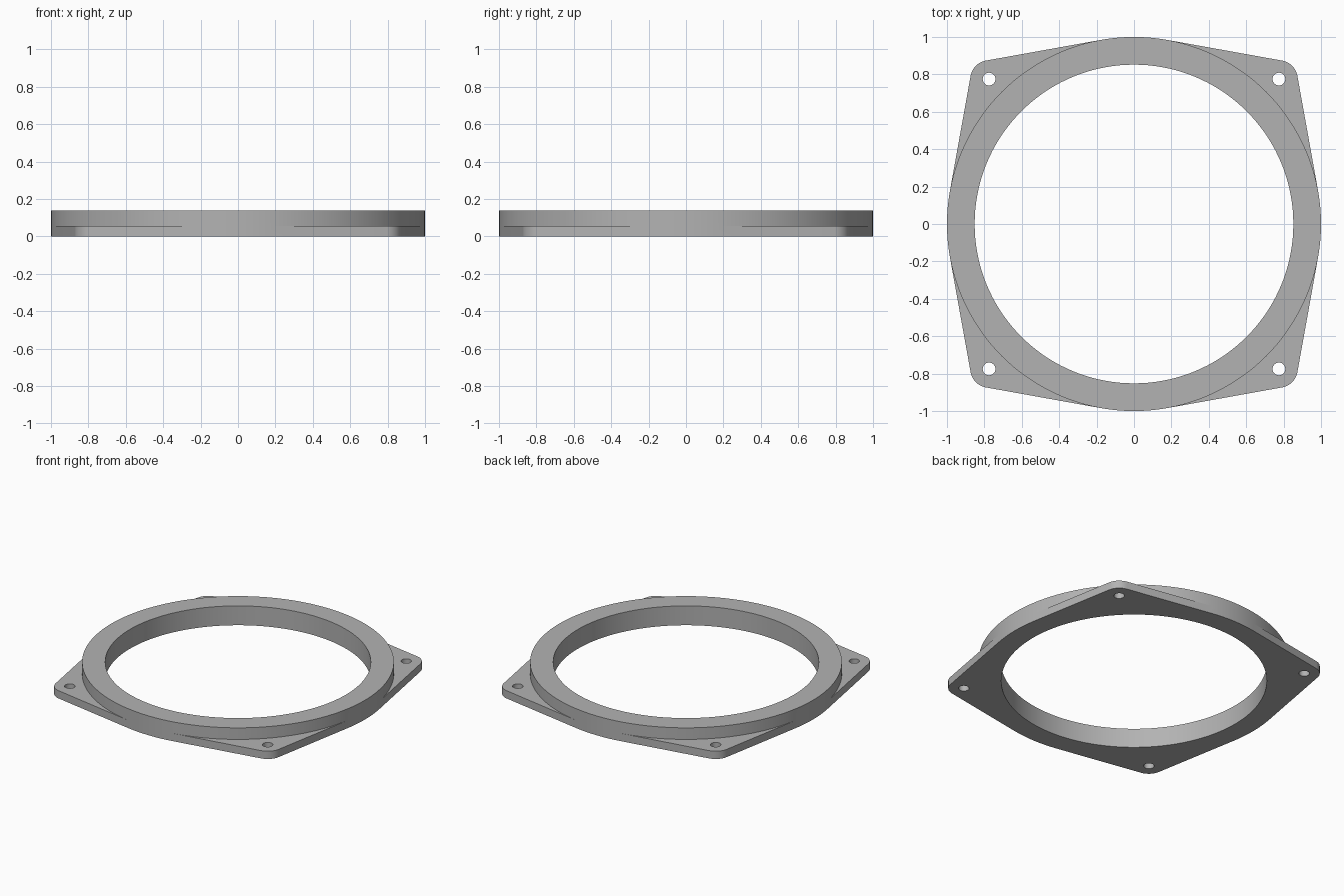
import bpy, bmesh
from math import cos, sin, pi, acos, hypot, radians

cube = bpy.data.objects.get("Cube")
if cube:
    bpy.data.objects.remove(cube, do_unlink=True)

OUTER, BORE = 1.0, 0.852            # ring radii
HEIGHT, PLATE = 0.137, 0.055        # ring top and flange top
BOLT, CORNER, HOLE = 0.775, 0.1, 0.034
TAB_STEPS, GAP_STEPS = 28, 8
spread = acos((OUTER - CORNER) / hypot(BOLT, BOLT))   # tangent half angle

bm = bmesh.new()


def arc(r, start, end, steps, cx=0.0, cy=0.0):
    """Points along an arc, last point left out."""
    return [(cx + r * cos(a), cy + r * sin(a))
            for a in (start + (end - start) * i / steps for i in range(steps))]


def layer(points, z):
    return [bm.verts.new((x, y, z)) for x, y in points]


def edges(loop):
    return [bm.edges.get(p) or bm.edges.new(p)
            for p in zip(loop, loop[1:] + loop[:1])]


def wall(low, high, closed=True):
    """Quads between two matching rows of vertices."""
    n = len(low)
    for i in range(n if closed else n - 1):
        j = (i + 1) % n
        bm.faces.new((low[i], low[j], high[j], high[i]))


def fill(*loops):
    es = [e for loop in loops for e in edges(loop)]
    bmesh.ops.triangle_fill(bm, edges=es, use_beauty=True)


# Raised ring: outer circle shares its vertices with the flange tabs
circle = []
for q in range(4):
    mid = pi / 4 + q * pi / 2
    circle += arc(OUTER, mid - spread, mid + spread, TAB_STEPS)
    circle += arc(OUTER, mid + spread, mid + pi / 2 - spread, GAP_STEPS)
n = len(circle)
bore = [(x * BORE, y * BORE) for x, y in circle]
ring_mid, ring_top = layer(circle, PLATE), layer(circle, HEIGHT)
bore_low, bore_top = layer(bore, 0), layer(bore, HEIGHT)
wall(ring_mid, ring_top)
wall(ring_top, bore_top)
wall(bore_top, bore_low)

# Flange: four rounded tabs tangent to the ring, each with a bolt hole
outline_low, holes_low = [], []
for q in range(4):
    mid = pi / 4 + q * pi / 2
    cx, cy = hypot(BOLT, BOLT) * cos(mid), hypot(BOLT, BOLT) * sin(mid)
    first = q * (TAB_STEPS + GAP_STEPS)
    last = first + TAB_STEPS
    shared = ring_mid[first:last + 1]
    tip = arc(CORNER, mid - spread, mid + spread, 14, cx, cy)
    tip.append((cx + CORNER * cos(mid + spread), cy + CORNER * sin(mid + spread)))
    tip_low, tip_mid = layer(tip, 0), layer(tip, PLATE)
    hole = arc(HOLE, 0, 2 * pi, 28, cx, cy)
    hole_low, hole_mid = layer(hole, 0), layer(hole, PLATE)
    wall(hole_mid, hole_low)
    fill(shared + tip_mid[::-1], hole_mid)

    # Outer edge of this tab and the round stretch up to the next one
    gap_mid = [ring_mid[i % n] for i in range(last, last + GAP_STEPS + 1)]
    gap_low = layer([v.co.xy for v in gap_mid], 0)
    outline_low += [([*tip_low, *gap_low], [*tip_mid, *gap_mid])]
    holes_low.append(hole_low)

# Side wall and underside
low = [v for a, b in outline_low for v in a]
mid_row = [v for a, b in outline_low for v in b]
wall(low, mid_row)
fill(low, bore_low, *holes_low)

bmesh.ops.recalc_face_normals(bm, faces=bm.faces[:])
mesh = bpy.data.meshes.new("mounting_ring")
bm.to_mesh(mesh)
bm.free()
ring = bpy.data.objects.new("mounting_ring", mesh)
bpy.context.collection.objects.link(ring)

# Plain grey finish
grey = bpy.data.materials.new("plain_grey")
grey.use_nodes = True
colour = (0.45, 0.45, 0.45, 1)
grey.diffuse_color = colour
grey.node_tree.nodes["Principled BSDF"].inputs["Base Color"].default_value = colour
mesh.materials.append(grey)

bpy.context.view_layer.objects.active = ring
ring.select_set(True)
bpy.ops.object.shade_smooth_by_angle(angle=radians(30))
